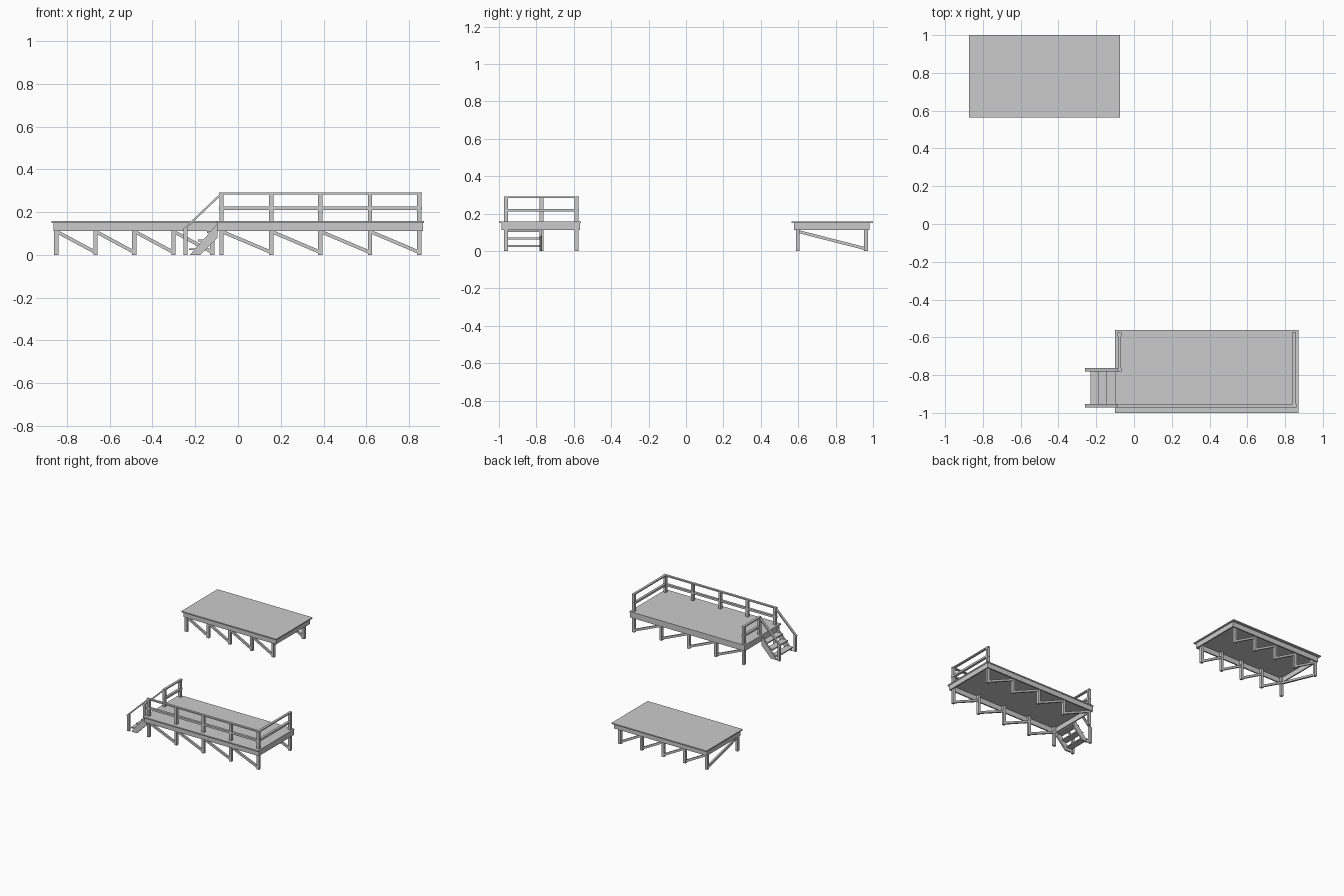
import bpy
from mathutils import Vector

if "Cube" in bpy.data.objects:
    bpy.data.objects.remove(bpy.data.objects["Cube"])


def mesh(name, verts, faces):
    m = bpy.data.meshes.new(name)
    m.from_pydata(verts, [], faces)
    m.update()
    o = bpy.data.objects.new(name, m)
    bpy.context.collection.objects.link(o)
    return o


QUADS = [(0, 3, 2, 1), (4, 5, 6, 7), (0, 1, 5, 4), (1, 2, 6, 5), (2, 3, 7, 6), (3, 0, 4, 7)]


def box(name, x0, x1, y0, y1, z0, z1):
    v = [(x, y, z) for z in (z0, z1) for x, y in ((x0, y0), (x1, y0), (x1, y1), (x0, y1))]
    return mesh(name, v, QUADS)


def beam(name, a, b, w, h):
    """Rectangular timber from a to b, w across and h high."""
    a, b = Vector(a), Vector(b)
    d = (b - a).normalized()
    side = d.cross(Vector((0, 0, 1))).normalized() * w / 2
    up = side.cross(d).normalized() * h / 2
    v = [p + side * s + up * t for p in (a, b)
         for s, t in ((-1, -1), (1, -1), (1, 1), (-1, 1))]
    return mesh(name, v, QUADS)


def post(name, x, y, z0, z1, r=0.01):
    return box(name, x - r, x + r, y - r, y + r, z0, z1)


def platform(label, deck, skirt, xs, ys):
    # deck, skirt boards, legs and diagonal braces
    box(label + "_deck", *deck, 0.15, 0.159)
    x0, x1, y0, y1 = skirt
    t = 0.01
    box(label + "_front_skirt", x0, x1, y0, y0 + t, 0.112, 0.15)
    box(label + "_back_skirt", x0, x1, y1 - t, y1, 0.112, 0.15)
    box(label + "_left_skirt", x0, x0 + t, y0 + t, y1 - t, 0.112, 0.15)
    box(label + "_right_skirt", x1 - t, x1, y0 + t, y1 - t, 0.112, 0.15)
    for y in ys:
        for x in xs:
            post(label + "_leg", x, y, 0, 0.15)
        for a, b in zip(xs, xs[1:]):
            beam(label + "_brace", (a, y, 0.11), (b, y, 0.012), 0.014, 0.016)


# plain platform at the back
bx = [-0.85, -0.667, -0.485, -0.302, -0.12]
platform("back_platform", (-0.873, -0.073, 0.565, 1.0), (-0.863, -0.083, 0.577, 0.982),
         bx, (0.597, 0.962))
beam("back_platform_end_brace", (bx[0], 0.597, 0.105), (bx[0], 0.962, 0.012), 0.014, 0.016)

# railed platform at the front
ax = [-0.077, 0.155, 0.385, 0.617, 0.848]
YF, YM, YB = -0.963, -0.772, -0.585
platform("front_platform", (-0.1, 0.87, -1.0, -0.562), (-0.098, 0.866, -0.986, -0.566),
         ax, (YF, YB))

# railing posts
for x, y in [(x, YF) for x in ax] + [(ax[-1], YB), (ax[0], YM), (ax[0], YB)]:
    post("railing_post", x, y, 0.159, 0.284)

# top and middle rails along three sides
E = 0.012
for name, z, h in (("top_rail", 0.287, 0.009), ("middle_rail", 0.218, 0.015)):
    beam(name, (ax[0] - E, YF, z), (ax[-1] + E, YF, z), 0.018, h)
    beam(name, (ax[-1], YF, z), (ax[-1], YB + E, z), 0.018, h)
    beam(name, (ax[0], YM - E, z), (ax[0], YB + E, z), 0.018, h)

# stairs: stringers, handrails and newel posts on both sides
profile = [(-0.225, 0), (-0.175, 0), (-0.097, 0.08), (-0.097, 0.145)]
for y in (YF, YM):
    inner = y + 0.004 if y == YF else y - 0.004
    n = len(profile)
    v = [(x, inner + s, z) for s in (-0.006, 0.006) for x, z in profile]
    f = [tuple(range(n)), tuple(range(2 * n - 1, n - 1, -1))]
    f += [(i, i + n, (i + 1) % n + n, (i + 1) % n) for i in range(n)]
    mesh("stair_stringer", v, f)
    post("stair_newel_post", -0.245, y, 0, 0.125, 0.009)
    beam("stair_handrail", (-0.257, y, 0.115), (ax[0], y, 0.287), 0.018, 0.009)

# treads
for i in range(3):
    x, z = -0.23 + 0.042 * i, 0.022 + 0.04 * i
    box("stair_tread", x, x + 0.05, YF + 0.005, YM - 0.005, z, z + 0.009)
